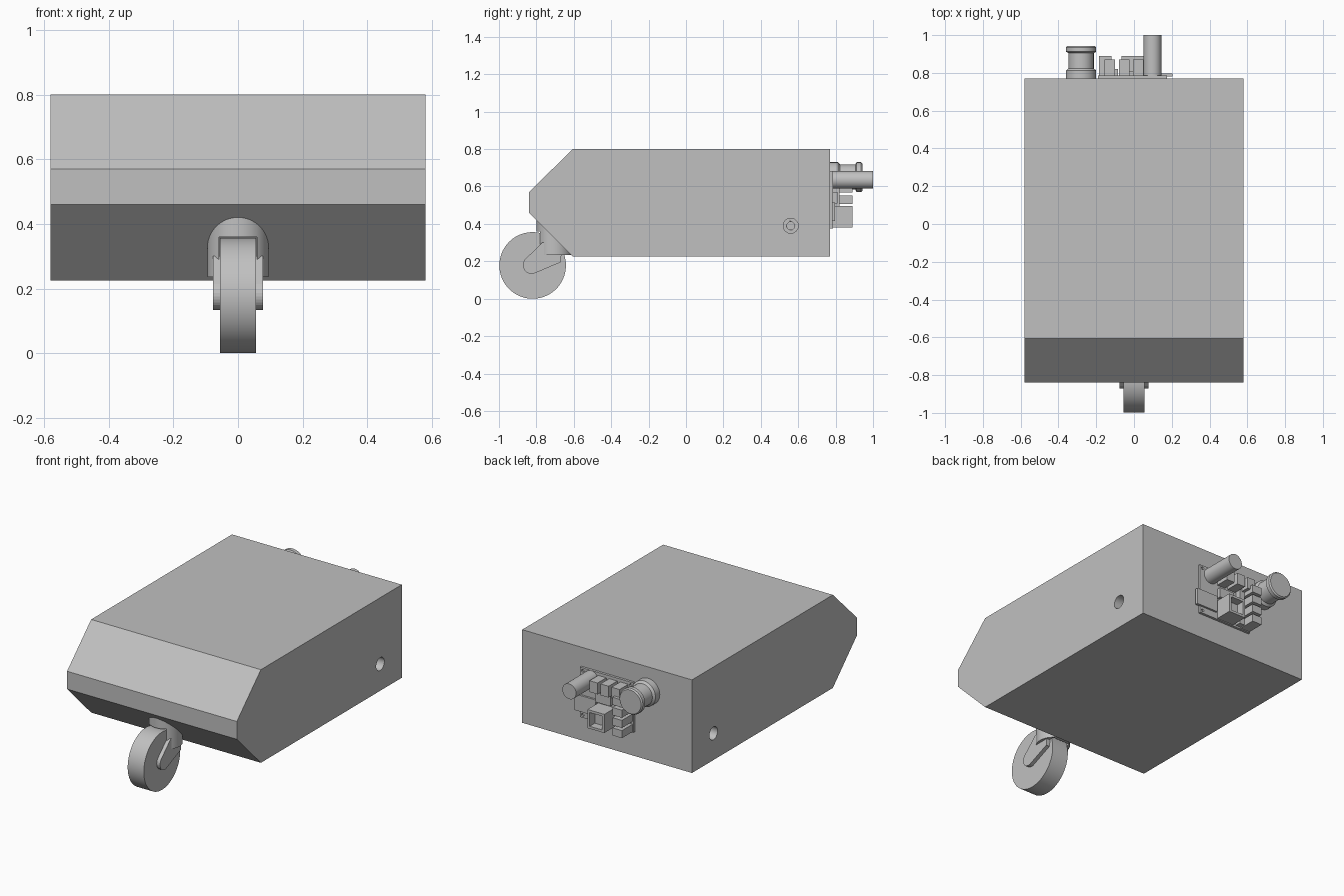
import bpy
import bmesh
import math
from mathutils import Matrix, Vector

if "Cube" in bpy.data.objects:
    bpy.data.objects.remove(bpy.data.objects["Cube"], do_unlink=True)

grey = bpy.data.materials.new("plain_grey")
grey.use_nodes = True
GREY = (0.53, 0.53, 0.53, 1)
grey.diffuse_color = GREY
grey.node_tree.nodes["Principled BSDF"].inputs["Base Color"].default_value = GREY


def finish(name, bm, smooth=False):
    bmesh.ops.recalc_face_normals(bm, faces=bm.faces)
    mesh = bpy.data.meshes.new(name)
    bm.to_mesh(mesh)
    bm.free()
    mesh.materials.append(grey)
    obj = bpy.data.objects.new(name, mesh)
    bpy.context.collection.objects.link(obj)
    if smooth:
        bpy.ops.object.select_all(action='DESELECT')
        obj.select_set(True)
        bpy.context.view_layer.objects.active = obj
        bpy.ops.object.shade_smooth_by_angle(angle=math.radians(35))
    return obj


def box(name, x, y, z):
    """Box from its (low, high) range on each axis."""
    bm = bmesh.new()
    ranges = (x, y, z)
    size = Vector([hi - lo for lo, hi in ranges])
    mid = Vector([(hi + lo) / 2 for lo, hi in ranges])
    bmesh.ops.create_cube(bm, size=1, matrix=Matrix.Translation(mid) @ Matrix.Diagonal(size).to_4x4())
    return finish(name, bm)


def cylinder(name, axis, center, radius, depth, sides=64):
    bm = bmesh.new()
    turn = Vector((0, 0, 1)).rotation_difference(Vector(axis)).to_matrix().to_4x4()
    bmesh.ops.create_cone(bm, cap_ends=True, segments=sides, radius1=radius, radius2=radius,
                          depth=depth, matrix=Matrix.Translation(center) @ turn)
    return finish(name, bm, True)


def side_prism(name, outline, x0, x1):
    """Extrude a (y, z) outline along x."""
    bm = bmesh.new()
    face = bm.faces.new([bm.verts.new((x0, y, z)) for y, z in outline])
    ext = bmesh.ops.extrude_face_region(bm, geom=[face], use_keep_orig=True)
    verts = [v for v in ext["geom"] if isinstance(v, bmesh.types.BMVert)]
    bmesh.ops.translate(bm, verts=verts, vec=(x1 - x0, 0, 0))
    return finish(name, bm)


def cut(target, cutter):
    mod = target.modifiers.new("cut", 'BOOLEAN')
    mod.operation = 'DIFFERENCE'
    mod.solver = 'EXACT'
    mod.object = cutter
    bpy.context.view_layer.objects.active = target
    bpy.ops.object.modifier_apply(modifier=mod.name)
    bpy.data.objects.remove(cutter, do_unlink=True)


# Chassis with chamfered nose and a stepped axle hole on each side
body = side_prism("chassis", [(-0.605, 0.8), (0.77, 0.8), (0.77, 0.225), (-0.605, 0.225),
                              (-0.84, 0.46), (-0.84, 0.57)], -0.58, 0.58)
for side in (-1, 1):
    for radius, depth in ((0.04, 0.12), (0.021, 0.3)):
        cut(body, cylinder("hole_cutter", (1, 0, 0), (side * 0.58, 0.56, 0.39), radius, depth, 32))

# Caster: swivel housing, slotted for the wheel
housing = cylinder("caster_housing", (0, 0, 1), (0, -0.705, 0.335), 0.095, 0.2)
cut(housing, box("slot_cutter", (-0.058, 0.058), (-0.9, -0.635), (0.1, 0.36)))
cylinder("caster_wheel", (1, 0, 0), (0, -0.82, 0.178), 0.178, 0.11, 96)

# Caster fork legs with rounded lower ends
hub = Vector((-0.825, 0.18))
arc = [hub + 0.047 * Vector((math.cos(a), math.sin(a)))
       for a in [math.radians(135 + i * 150 / 12) for i in range(13)]]
outline = [tuple(p) for p in arc] + [(-0.67, 0.195), (-0.665, 0.25), (-0.72, 0.3), (-0.768, 0.3)]
for label, side in (("left", 1), ("right", -1)):
    side_prism("fork_leg_" + label, outline, side * 0.05, side * 0.078)

# Rear circuit board with corner mounting holes
board = box("circuit_board", (-0.19, 0.175), (0.768, 0.785), (0.375, 0.683))
for x in (-0.172, 0.157):
    for z in (0.393, 0.665):
        cut(board, cylinder("mount_cutter", (0, 1, 0), (x, 0.785, z), 0.009, 0.02, 16))

# Components on the board
box("side_connector", (0.06, 0.205), (0.78, 0.797), (0.415, 0.515))
socket = box("large_socket", (-0.065, 0.05), (0.78, 0.89), (0.38, 0.495))
cut(socket, box("socket_cutter", (-0.05, 0.035), (0.84, 0.9), (0.395, 0.48)))
box("chip", (-0.05, 0.05), (0.78, 0.81), (0.51, 0.57))
for i in range(3):
    x = 0.05 - i * 0.075
    box(f"top_terminal_{i + 1}", (x - 0.055, x), (0.78, 0.87), (0.595, 0.665))
for i in range(4):
    z = 0.38 + i * 0.063
    box(f"side_terminal_{i + 1}", (-0.185, -0.12), (0.78, 0.89), (z, z + 0.047))
box("terminal_strip", (-0.12, -0.085), (0.78, 0.82), (0.385, 0.62))

# Capacitor rod and flanged knob
cylinder("rod", (0, 1, 0), (0.098, 0.885, 0.635), 0.047, 0.23, 48)
profile = [(0.765, 0), (0.765, 0.08), (0.812, 0.08), (0.824, 0.067), (0.905, 0.067),
           (0.912, 0.08), (0.935, 0.08), (0.943, 0.073), (0.943, 0)]
bm = bmesh.new()
verts = [bm.verts.new((-0.28 + r, y, 0.65)) for y, r in profile]
edges = [bm.edges.new(pair) for pair in zip(verts, verts[1:])]
bmesh.ops.spin(bm, geom=verts + edges, cent=(-0.28, 0, 0.65), axis=(0, 1, 0),
               angle=math.tau, steps=48)
bmesh.ops.remove_doubles(bm, verts=bm.verts, dist=0.0005)
finish("flanged_knob", bm, True)
